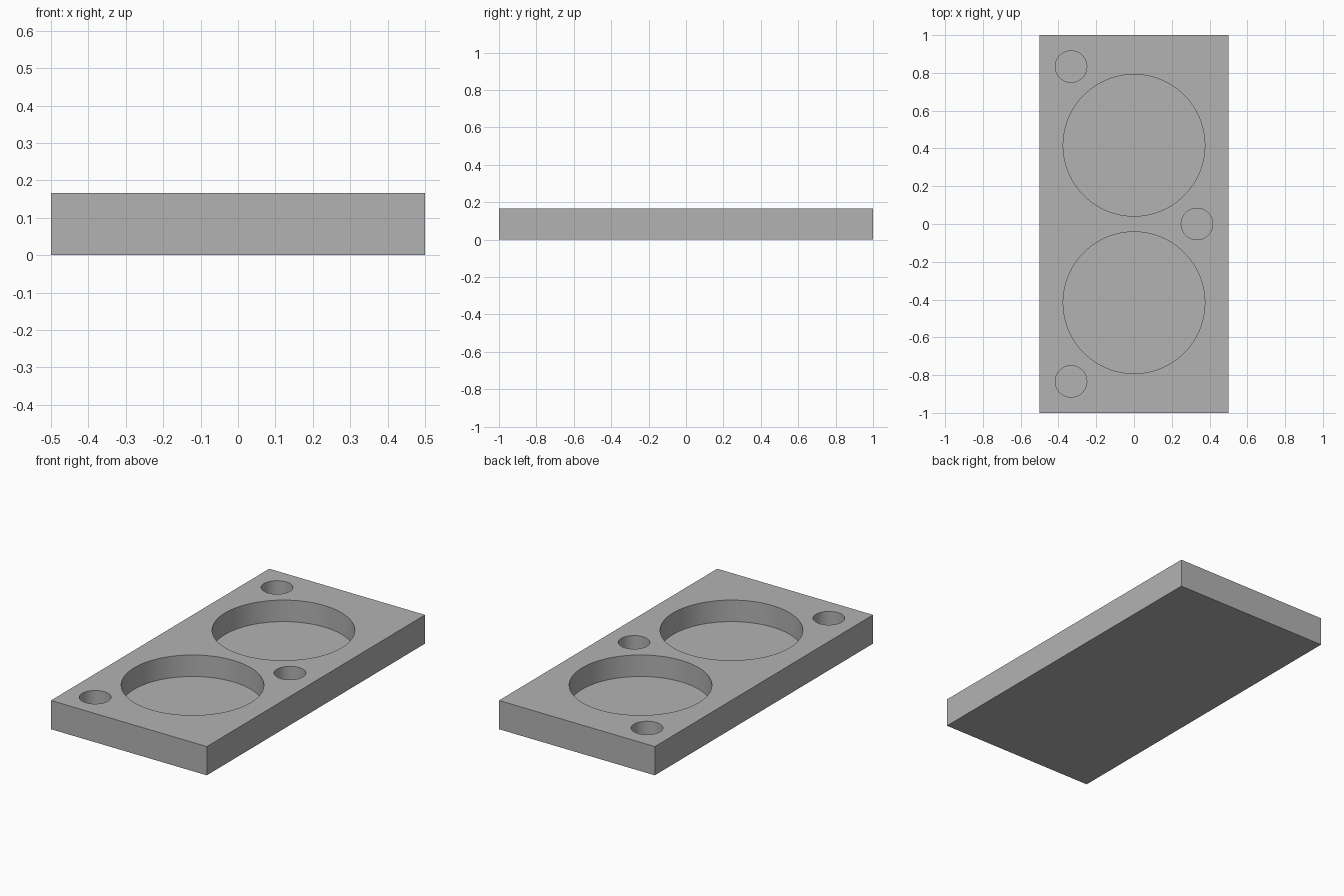
import bpy

cube = bpy.data.objects.get("Cube")
if cube:
    bpy.data.objects.remove(cube, do_unlink=True)

THICK = 1 / 6      # slab height
FLOOR = 1 / 24     # height of the pocket floors

# Single grey material
grey = bpy.data.materials.new("plain grey")
grey.use_nodes = True
colour = (0.45, 0.45, 0.45, 1)
grey.diffuse_color = colour
next(n for n in grey.node_tree.nodes
     if n.type == "BSDF_PRINCIPLED").inputs["Base Color"].default_value = colour

# Rectangular slab
bpy.ops.mesh.primitive_cube_add(size=1, location=(0, 0, THICK / 2))
slab = bpy.context.object
slab.name = "tray_slab"
slab.scale = (1, 2, THICK)
bpy.ops.object.transform_apply(location=True, rotation=False, scale=True)
slab.data.materials.append(grey)


def cut_pocket(name, x, y, radius):
    """Sink a flat-bottomed round pocket into the top of the slab."""
    bpy.ops.mesh.primitive_cylinder_add(
        vertices=96, radius=radius, depth=THICK, location=(x, y, FLOOR + THICK / 2))
    cutter = bpy.context.object
    cutter.name = name
    cutter.hide_render = True
    cutter.data.materials.append(grey)
    cut = slab.modifiers.new(name, "BOOLEAN")
    cut.operation = "DIFFERENCE"
    cut.solver = "EXACT"
    cut.object = cutter
    bpy.context.view_layer.objects.active = slab
    bpy.ops.object.modifier_apply(modifier=name)
    bpy.data.objects.remove(cutter, do_unlink=True)


# Two large pockets and the two small corner pockets, mirrored front to back
for side, sign in (("front", -1), ("back", 1)):
    cut_pocket(side + "_large_pocket", 0, sign * 5 / 12, 0.375)
    cut_pocket(side + "_small_pocket", -1 / 3, sign * 5 / 6, 1 / 12)

# Small pocket halfway along the left edge
cut_pocket("middle_small_pocket", 1 / 3, 0, 1 / 12)

# Smooth pocket walls, crisp rims
bpy.ops.object.select_all(action="DESELECT")
slab.select_set(True)
bpy.context.view_layer.objects.active = slab
bpy.ops.object.shade_smooth_by_angle()
